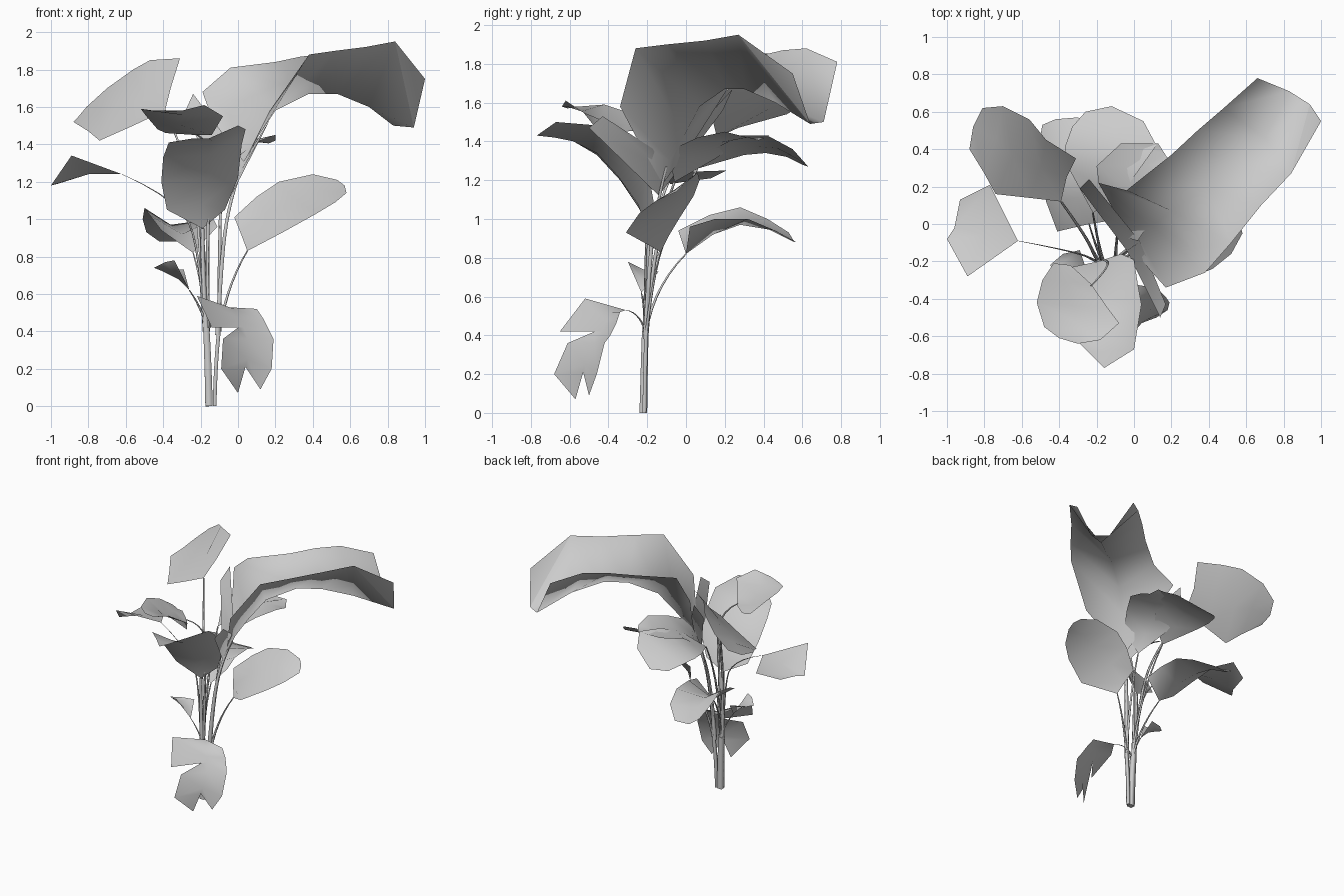
import bpy, bmesh
from mathutils import Vector


def leaf(name, rows, sag=0.0):
    """Each row across the blade: (point), (left, right) or (left, mid, right)."""
    bm = bmesh.new()
    grid = []
    for row in rows:
        pts = [Vector(p) for p in row]
        if len(pts) == 1:
            pts = pts * 3
        elif len(pts) == 2:
            mid = (pts[0] + pts[1]) / 2 - Vector((0, 0, sag))
            pts = [pts[0], mid, pts[1]]
        grid.append([bm.verts.new(p) for p in pts])
    for a, b in zip(grid, grid[1:]):
        for i in range(2):
            bm.faces.new((a[i], a[i + 1], b[i + 1], b[i]))
    bmesh.ops.remove_doubles(bm, verts=bm.verts[:], dist=0.0005)
    for f in bm.faces:
        f.smooth = True
    bmesh.ops.recalc_face_normals(bm, faces=bm.faces[:])
    me = bpy.data.meshes.new(name)
    bm.to_mesh(me)
    bm.free()
    bpy.context.collection.objects.link(bpy.data.objects.new(name, me))


def stem(name, pts, r0, r1):
    """Tapered four-sided stalk along a soft curve."""
    cu = bpy.data.curves.new(name, 'CURVE')
    cu.dimensions = '3D'
    cu.bevel_depth = 1.0
    cu.bevel_resolution = 0
    cu.use_fill_caps = True
    sp = cu.splines.new('NURBS')
    sp.points.add(len(pts) - 1)
    for i, p in enumerate(pts):
        sp.points[i].co = (*p, 1)
        sp.points[i].radius = r0 + (r1 - r0) * i / (len(pts) - 1)
    sp.use_endpoint_u = True
    sp.order_u = 3
    sp.resolution_u = 4
    ob = bpy.data.objects.new(name, cu)
    bpy.context.collection.objects.link(ob)
    bpy.ops.object.select_all(action='DESELECT')
    ob.select_set(True)
    bpy.context.view_layer.objects.active = ob
    bpy.ops.object.convert(target='MESH')


# Large arching channel-shaped leaf, with torn lobes at its base
leaf("large_leaf", [
    [(-.01, -.12, 1.18)],
    [(-.10, .06, 1.43), (.03, -.08, 1.30), (.08, -.24, 1.39)],
    [(-.19, .22, 1.68), (.10, -.01, 1.43), (.17, -.34, 1.58)],
    [(-.04, .18, 1.81), (.20, .07, 1.58), (.38, -.26, 1.88)],
    [(.20, .37, 1.84), (.38, .20, 1.67), (.52, -.10, 1.90)],
    [(.34, .50, 1.87), (.53, .30, 1.67), (.68, .10, 1.92)],
    [(.48, .62, 1.88), (.70, .46, 1.60), (.84, .27, 1.95)],
    [(.66, .78, 1.81), (.83, .71, 1.50), (.94, .64, 1.49)]])
leaf("large_leaf_tip", [
    [(.84, .27, 1.95)],
    [(.70, .46, 1.60), (.94, .64, 1.49), (1.0, .55, 1.75)]])
leaf("large_leaf_base_lobes", [
    [(-.04, -.14, 1.12)],
    [(-.29, .19, 1.56), (.01, -.11, 1.25), (.14, -.50, 1.47)],
    [(-.24, .24, 1.67), (.03, -.09, 1.31), (.17, -.43, 1.53)]])

# Upper left leaf, far edge raised
leaf("upper_left_leaf", [
    [(-.39, .12, 1.58), (-.36, .25, 1.70), (-.31, .35, 1.86)],
    [(-.56, .14, 1.50), (-.50, .30, 1.65), (-.47, .45, 1.85)],
    [(-.74, .16, 1.42), (-.65, .36, 1.60), (-.56, .56, 1.80)],
    [(-.80, .27, 1.47), (-.74, .45, 1.58), (-.70, .63, 1.70)],
    [(-.88, .40, 1.52), (-.86, .52, 1.54), (-.81, .62, 1.60)]])

# Far left leaf
leaf("far_left_leaf", [
    [(-.62, -.09, 1.24)],
    [(-.77, .21, 1.25), (-.80, -.06, 1.24), (-.89, -.28, 1.34)],
    [(-.93, .13, 1.21), (-.96, -.02, 1.19), (-1.0, -.08, 1.18)]])

# Front leaf rising outward from the stalks
leaf("front_leaf", [
    [(-.19, -.20, .95)],
    [(-.38, -.24, 1.05), (-.19, -.25, 1.08), (-.07, -.16, 1.05)],
    [(-.41, -.34, 1.20), (-.17, -.35, 1.22), (0, -.19, 1.22)],
    [(-.40, -.46, 1.33), (-.16, -.46, 1.34), (.02, -.32, 1.40)],
    [(-.37, -.56, 1.41), (-.15, -.58, 1.40), (.04, -.43, 1.48)],
    [(-.25, -.68, 1.43), (-.14, -.68, 1.42), (0, -.67, 1.50)],
    [(-.16, -.77, 1.43)]])

# Round leaf above the front leaf
leaf("round_front_leaf", [
    [(-.43, -.21, 1.48), (-.34, -.22, 1.46)],
    [(-.49, -.30, 1.55), (-.23, -.32, 1.45)],
    [(-.52, -.42, 1.59), (-.14, -.45, 1.45)],
    [(-.48, -.55, 1.58), (-.08, -.53, 1.55)],
    [(-.40, -.61, 1.57), (-.18, -.62, 1.61)],
    [(-.30, -.64, 1.58)]], sag=.01)

# Low back left leaf, arching backward
leaf("back_left_leaf", [
    [(-.41, -.04, .94), (-.24, .00, .82), (-.11, .02, .96)],
    [(-.47, .12, 1.02), (-.30, .14, .92), (-.13, .15, 1.00)],
    [(-.50, .28, 1.06), (-.36, .28, .97), (-.14, .32, 1.00)],
    [(-.51, .42, 1.00), (-.38, .42, .95), (-.18, .46, .94)],
    [(-.49, .53, .93), (-.42, .56, .88), (-.30, .57, .88)]])

# Right hand leaf
leaf("right_leaf", [
    [(-.02, -.03, 1.01), (.02, -.09, .91), (.05, -.13, .83)],
    [(.10, .04, 1.12), (.15, -.08, 1.02), (.24, -.31, .93)],
    [(.22, .07, 1.20), (.30, -.07, 1.11), (.42, -.24, 1.03)],
    [(.40, .06, 1.24), (.45, -.06, 1.15), (.52, -.16, 1.09)],
    [(.53, .03, 1.21), (.57, -.01, 1.18), (.58, -.05, 1.14)]])

# Two leaves at the back under the large leaf
leaf("round_back_leaf", [
    [(-.22, .06, 1.26)],
    [(-.35, .30, 1.33), (-.08, .14, 1.36)],
    [(-.37, .41, 1.34), (.02, .28, 1.43)],
    [(-.33, .52, 1.32), (.12, .42, 1.43)],
    [(-.26, .60, 1.28), (.05, .55, 1.36)],
    [(-.12, .63, 1.27)]], sag=.01)
leaf("inner_back_leaf", [
    [(-.09, -.06, 1.19)],
    [(-.18, .15, 1.31), (.02, -.09, 1.35)],
    [(-.20, .31, 1.41), (.12, .06, 1.42)],
    [(-.07, .43, 1.43), (.20, .20, 1.45)],
    [(.13, .43, 1.43), (.20, .32, 1.42)]], sag=.02)

# Low front leaf with torn edge, drooping
leaf("torn_low_leaf", [
    [(-.07, -.31, .53)],
    [(-.22, -.52, .59), (-.02, -.38, .52), (.10, -.34, .52)],
    [(-.14, -.65, .42), (.01, -.42, .46), (.14, -.36, .46)],
    [(0, -.47, .42), (.03, -.43, .42), (.17, -.39, .40)],
    [(-.08, -.61, .36), (.05, -.47, .36), (.19, -.42, .36)],
    [(-.09, -.68, .20), (.05, -.52, .25), (.18, -.46, .20)],
    [(0, -.57, .07), (.04, -.53, .21), (.12, -.50, .09)]])

# Small low leaf on the left
leaf("small_left_leaf", [
    [(-.26, -.23, .62)],
    [(-.29, -.14, .73), (-.32, -.22, .68), (-.34, -.30, .78)],
    [(-.38, -.16, .73), (-.40, -.22, .72), (-.39, -.28, .77)],
    [(-.45, -.22, .74)]])

# Thick stalks at the ground
stem("main_stalk", [(-.155, -.22, 0), (-.16, -.215, .25), (-.17, -.21, .42)], .028, .024)
stem("second_stalk", [(-.125, -.215, 0), (-.12, -.21, .25), (-.10, -.205, .42)], .014, .014)

# Thin leaf stalks: (leaf, path, start radius, end radius)
for name, path, r0, r1 in [
    ("large_leaf", [(-.11, -.21, .38), (-.09, -.19, .8), (-.04, -.14, 1.12), (.02, -.10, 1.27)], .017, .008),
    ("upper_left_leaf", [(-.18, -.21, .4), (-.20, -.19, .9), (-.26, -.06, 1.3), (-.39, .12, 1.58)], .012, .006),
    ("far_left_leaf", [(-.18, -.21, .4), (-.20, -.20, .8), (-.30, -.15, 1.1), (-.62, -.09, 1.24)], .010, .001),
    ("front_leaf", [(-.17, -.21, .4), (-.19, -.20, .7), (-.19, -.20, .95)], .017, .012),
    ("round_front_leaf", [(-.16, -.21, .4), (-.17, -.18, 1.0), (-.12, -.22, 1.40), (-.23, -.33, 1.46)], .011, .004),
    ("back_left_leaf", [(-.16, -.21, .4), (-.19, -.17, .65), (-.24, 0, .82)], .010, .004),
    ("right_leaf", [(-.10, -.205, .4), (-.06, -.18, .65), (.05, -.13, .83)], .010, .004),
    ("round_back_leaf", [(-.16, -.21, .4), (-.18, -.17, .9), (-.22, .06, 1.26)], .011, .005),
    ("inner_back_leaf", [(-.10, -.205, .4), (-.10, -.17, .9), (-.09, -.06, 1.19)], .012, .006),
    ("torn_low_leaf", [(-.15, -.21, .42), (-.14, -.24, .52), (-.07, -.31, .53)], .006, .001),
    ("small_left_leaf", [(-.16, -.21, .4), (-.19, -.21, .52), (-.26, -.23, .62)], .009, .003),
]:
    stem(name + "_stalk", path, r0, r1)
